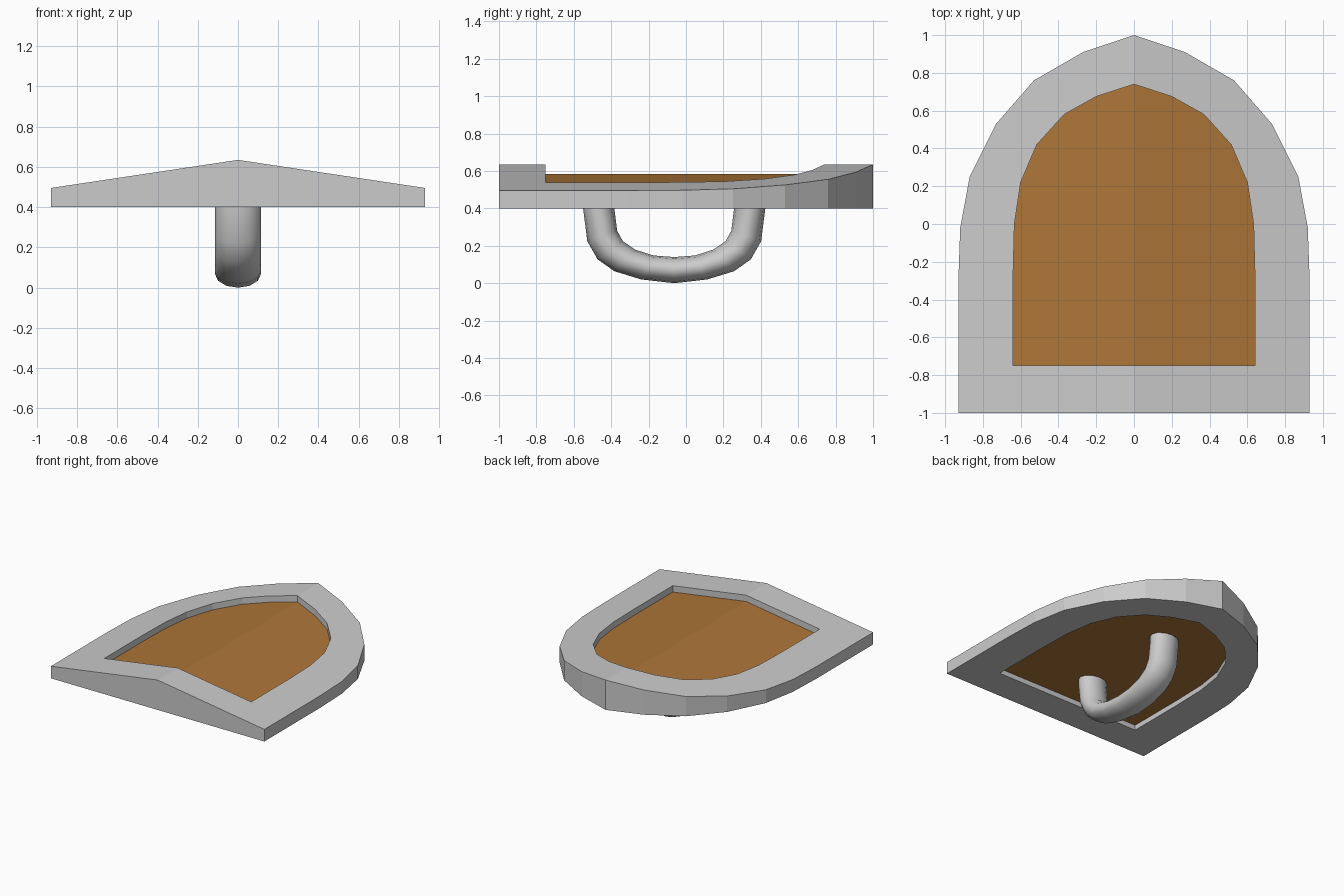
import bpy, bmesh, math

if "Cube" in bpy.data.objects:
    bpy.data.objects.remove(bpy.data.objects["Cube"])

PEAK, SLOPE = 0.635, 0.15      # ridge height and fall-off of the shield face
BASE_Z, PANEL_Z = 0.40, 0.44

# right halves of the outlines, from front centre to back tip
OUTER = [(0, -1), (.93, -1), (.93, -.30), (.92, -.02), (.87, .25),
         (.73, .53), (.53, .76), (.27, .91), (0, 1)]
INNER = [(0, -.75), (.64, -.75), (.64, -.27), (.633, 0), (.60, .22),
         (.515, .42), (.37, .58), (.20, .675), (0, .74)]


def full(half):
    return half + [(-x, y) for x, y in reversed(half[1:-1])]


def roof(x, drop=0.0):
    return PEAK - drop - SLOPE * abs(x)


def finish(bm, name):
    bmesh.ops.recalc_face_normals(bm, faces=bm.faces[:])
    mesh = bpy.data.meshes.new(name)
    bm.to_mesh(mesh)
    bm.free()
    obj = bpy.data.objects.new(name, mesh)
    bpy.context.collection.objects.link(obj)
    return obj


def bridge(bm, a, b):
    for i in range(len(a)):
        j = (i + 1) % len(a)
        bm.faces.new((a[i], a[j], b[j], b[i]))


# rim: ridged top, flat underside, open centre
bm = bmesh.new()
ot = [bm.verts.new((x, y, roof(x))) for x, y in full(OUTER)]
it = [bm.verts.new((x, y, roof(x))) for x, y in full(INNER)]
ob = [bm.verts.new((x, y, BASE_Z)) for x, y in full(OUTER)]
ib = [bm.verts.new((x, y, BASE_Z)) for x, y in full(INNER)]
for a, b in ((ot, it), (it, ib), (ib, ob), (ob, ot)):
    bridge(bm, a, b)
finish(bm, "shield_rim")

# wooden panel: ridged face set slightly below the rim, flat back
bm = bmesh.new()
top = [bm.verts.new((x, y, roof(x, 0.05))) for x, y in full(INNER)]
bot = [bm.verts.new((x, y, PANEL_Z)) for x, y in full(INNER)]
n = len(INNER)
bm.faces.new(top[:n])
bm.faces.new(top[n - 1:] + top[:1])
bm.faces.new(bot)
bridge(bm, top, bot)
panel = finish(bm, "shield_panel")
wood = bpy.data.materials.new("wood")
wood.diffuse_color = (0.42, 0.18, 0.04, 1)
wood.use_nodes = True
wood.node_tree.nodes["Principled BSDF"].inputs["Base Color"].default_value = wood.diffuse_color
panel.data.materials.append(wood)

# handle: oval tube swept through matching outer and inner curve points
OUT = [(-.487, PANEL_Z), (-.487, .40), (-.465, .225), (-.41, .128),
       (-.32, .064), (-.176, .020), (0, 0)]
INN = [(-.32, PANEL_Z), (-.32, .40), (-.305, .28), (-.275, .225),
       (-.21, .18), (-.11, .148), (0, .14)]
SIDES, CENTRE_Y, HALF_W = 12, -0.063, 0.115


def mirrored(path):
    return path + [(-y, z) for y, z in reversed(path[:-1])]


bm = bmesh.new()
rings = []
for (y0, z0), (y1, z1) in zip(mirrored(OUT), mirrored(INN)):
    ring = []
    for k in range(SIDES):
        a = 2 * math.pi * k / SIDES
        t = (1 - math.cos(a)) / 2
        ring.append(bm.verts.new((HALF_W * math.sin(a),
                                  CENTRE_Y + y0 + (y1 - y0) * t,
                                  z0 + (z1 - z0) * t)))
    rings.append(ring)
for a, b in zip(rings, rings[1:]):
    bridge(bm, a, b)
bm.faces.new(rings[0])
bm.faces.new(rings[-1])
handle = finish(bm, "handle")
bpy.context.view_layer.objects.active = handle
handle.select_set(True)
bpy.ops.object.shade_smooth_by_angle(angle=math.radians(50))
